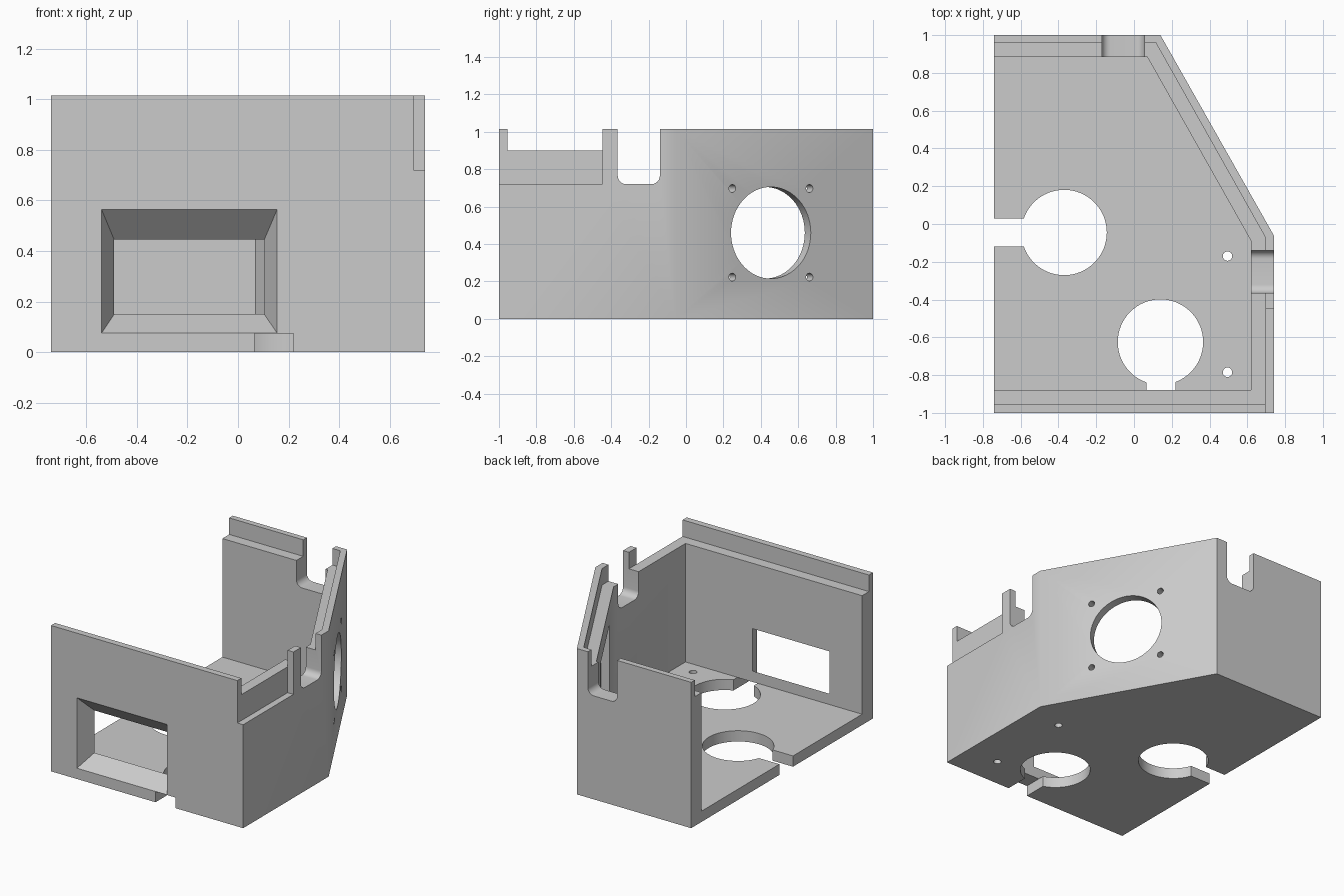
import bpy, bmesh, math
from mathutils import Vector, Matrix

cube = bpy.data.objects.get("Cube")
if cube:
    bpy.data.objects.remove(cube, do_unlink=True)

grey = bpy.data.materials.new("plain grey")
grey.use_nodes = True
colour = (0.6, 0.6, 0.6, 1)
grey.diffuse_color = colour
grey.node_tree.nodes["Principled BSDF"].inputs["Base Color"].default_value = colour

X, Y, Z = Vector((1, 0, 0)), Vector((0, 1, 0)), Vector((0, 0, 1))


def prism(name, profile, start, end, u=X, v=Y, origin=(0, 0, 0), end_profile=None):
    """Solid between two matching profiles drawn on the u, v plane."""
    w = u.cross(v)
    o = Vector(origin)
    bm = bmesh.new()
    low = [bm.verts.new(o + u * a + v * b + w * start) for a, b in profile]
    high = [bm.verts.new(o + u * a + v * b + w * end) for a, b in end_profile or profile]
    n = len(low)
    bm.faces.new(low)
    bm.faces.new(high)
    for i in range(n):
        j = (i + 1) % n
        bm.faces.new((low[i], low[j], high[j], high[i]))
    bmesh.ops.recalc_face_normals(bm, faces=bm.faces)
    mesh = bpy.data.meshes.new(name)
    bm.to_mesh(mesh)
    bm.free()
    mesh.materials.append(grey)
    obj = bpy.data.objects.new(name, mesh)
    bpy.context.collection.objects.link(obj)
    return obj


def rect(a0, a1, b0, b1):
    return [(a0, b0), (a1, b0), (a1, b1), (a0, b1)]


def arc(a, b, r, start=0, end=360, n=64):
    closed = end - start == 360
    count = n if closed else n + 1
    angles = [math.radians(start + (end - start) * i / n) for i in range(count)]
    return [(a + r * math.cos(t), b + r * math.sin(t)) for t in angles]


def u_slot(a0, a1, bottom, r=0.045):
    return (arc(a0 + r, bottom + r, r, 180, 270, 8)
            + arc(a1 - r, bottom + r, r, 270, 360, 8) + [(a1, 1.2), (a0, 1.2)])


def cut(target, cutter):
    cutter.hide_render = True
    mod = target.modifiers.new("cut", "BOOLEAN")
    mod.operation = "DIFFERENCE"
    mod.solver = "EXACT"
    mod.object = cutter
    bpy.context.view_layer.objects.active = target
    bpy.ops.object.modifier_apply(modifier=mod.name)
    bpy.data.objects.remove(cutter, do_unlink=True)


# Five-sided housing, open on one side and on top
housing = prism("housing", [(-0.74, -1), (0.74, -1), (0.74, -0.06), (0.14, 1), (-0.74, 1)], 0, 1.015)
cut(housing, prism("cavity", [(-0.9, -0.88), (0.62, -0.88), (0.62, -0.09),
                              (0.07, 0.885), (-0.9, 0.885)], 0.075, 1.2))

# Stepped lid ledge and lowered outer skin
cut(housing, prism("ledge", [(-0.9, -0.955), (0.695, -0.955), (0.695, -0.07),
                             (0.115, 0.96), (-0.9, 0.96)], 0.9, 1.2))
cut(housing, prism("skin_gap", rect(0.695, 0.9, -1.1, -0.447), 0.72, 1.2))

# Rounded cable slots in the side and back walls
cut(housing, prism("side_slot", u_slot(-0.365, -0.14, 0.72), 0.55, 0.9, Y, Z))
cut(housing, prism("back_slot", u_slot(-0.17, 0.055, 0.72), -1.1, -0.8, X, Z))

# Tapered display window
outer, inner = (-0.54, 0.155, 0.075, 0.565), (-0.49, 0.104, 0.15, 0.445)
past = [o + (o - i) / 6 for o, i in zip(outer, inner)]
within = [i + (i - o) / 6 for o, i in zip(outer, inner)]
cut(housing, prism("window", rect(*within), 0.86, 1.02, X, Z, end_profile=rect(*past)))

# Floor openings with wire slots and screw holes
cut(housing, prism("left_opening", arc(-0.37, -0.045, 0.226), -0.1, 0.2))
cut(housing, prism("left_wire_slot", rect(-0.9, -0.5, -0.12, 0.03), -0.1, 0.2))
cut(housing, prism("front_opening", arc(0.14, -0.625, 0.226), -0.1, 0.2))
cut(housing, prism("front_wire_slot", rect(0.065, 0.22, -1.1, -0.75), -0.1, 0.074))
cut(housing, prism("front_floor_slot", rect(0.065, 0.22, -0.88, -0.75), -0.1, 0.2))
for y in (-0.17, -0.785):
    cut(housing, prism("floor_screw_hole", arc(0.495, y, 0.025, n=24), -0.1, 0.2))

# Fan mount in the slanted wall: inner pocket, round opening, four screw holes
along = Vector((-0.6, 1.06, 0)).normalized()
centre = (0.449, 0.454, 0.46)
fan = dict(u=along, v=Z, origin=centre)
cut(housing, prism("fan_pocket", rect(-0.3, 0.3, -0.3, 0.3), -0.2, -0.065, **fan))
cut(housing, prism("fan_opening", arc(0, 0, 0.245), -0.2, 0.1, **fan))
for a in (-0.237, 0.237):
    for b in (-0.237, 0.237):
        cut(housing, prism("fan_screw_hole", arc(a, b, 0.021, n=24), -0.2, 0.1, **fan))

bpy.ops.object.select_all(action="DESELECT")
housing.select_set(True)
bpy.context.view_layer.objects.active = housing
bpy.ops.object.shade_smooth_by_angle(angle=math.radians(30))
